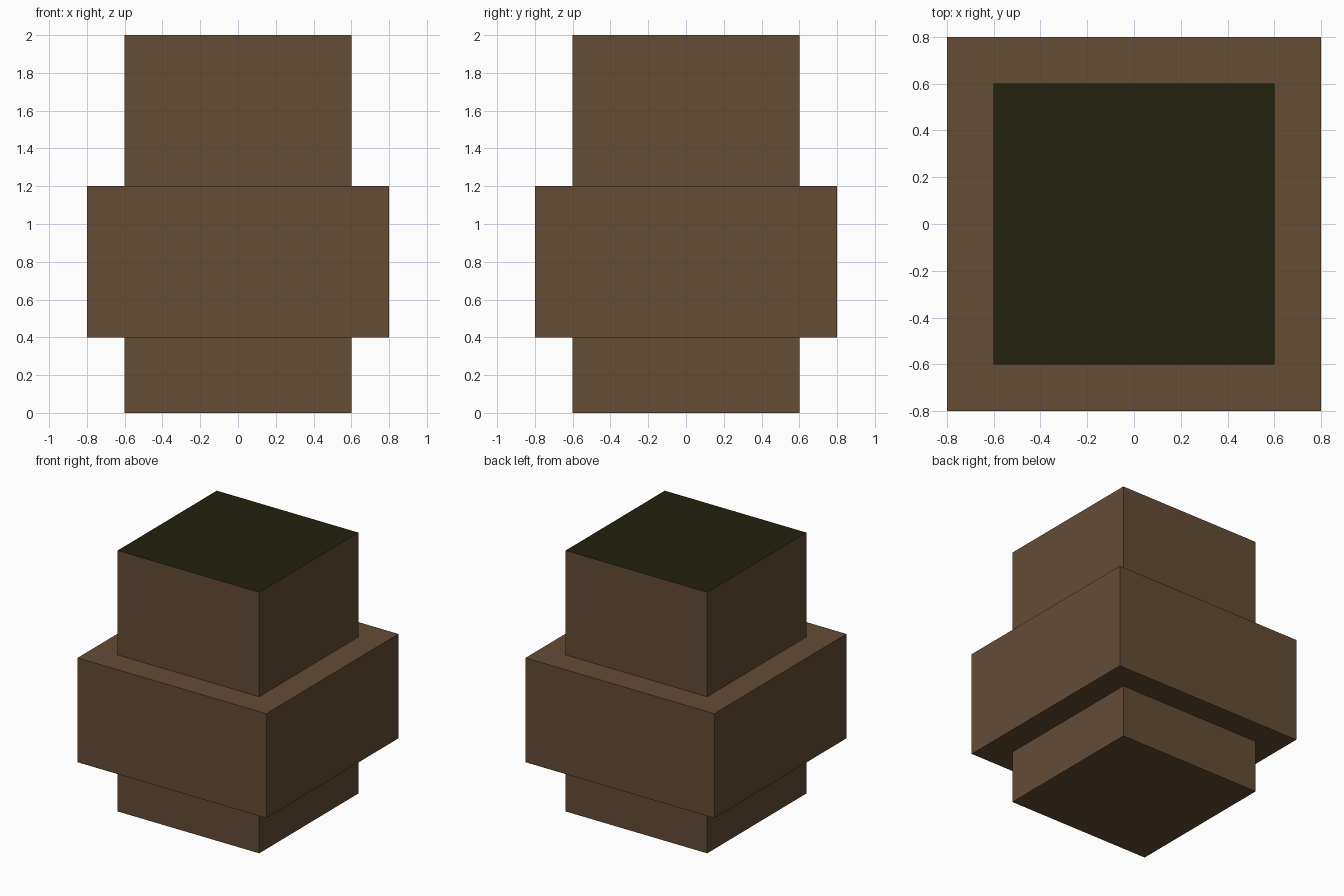
import bpy
import bmesh
from mathutils import Matrix, Vector

cube = bpy.data.objects.get("Cube")
if cube:
    bpy.data.objects.remove(cube, do_unlink=True)


def make_material(name, rgb):
    mat = bpy.data.materials.new(name)
    mat.use_nodes = True
    colour = (*rgb, 1.0)
    mat.diffuse_color = colour
    bsdf = next(n for n in mat.node_tree.nodes if n.type == 'BSDF_PRINCIPLED')
    bsdf.inputs["Base Color"].default_value = colour
    return mat


brown = make_material("brown", (0.127, 0.072, 0.036))
dark_soil = make_material("dark soil", (0.0168, 0.0152, 0.004))


def make_box(name, width, z_low, z_high, materials):
    """Square box; the top face takes the last material in the list."""
    height = z_high - z_low
    bm = bmesh.new()
    matrix = (Matrix.Translation(Vector((0, 0, z_low + height / 2)))
              @ Matrix.Diagonal((width, width, height, 1)))
    bmesh.ops.create_cube(bm, size=1, matrix=matrix)
    bm.normal_update()
    for face in bm.faces:
        face.material_index = len(materials) - 1 if face.normal.z > 0.5 else 0
    mesh = bpy.data.meshes.new(name)
    for mat in materials:
        mesh.materials.append(mat)
    bm.to_mesh(mesh)
    bm.free()
    obj = bpy.data.objects.new(name, mesh)
    bpy.context.collection.objects.link(obj)
    return obj


# Tall core with a dark top, running through the wide middle band
make_box("core_column", 1.2, 0.0, 2.0, [brown, dark_soil])
make_box("middle_band", 1.6, 0.4, 1.2, [brown])
